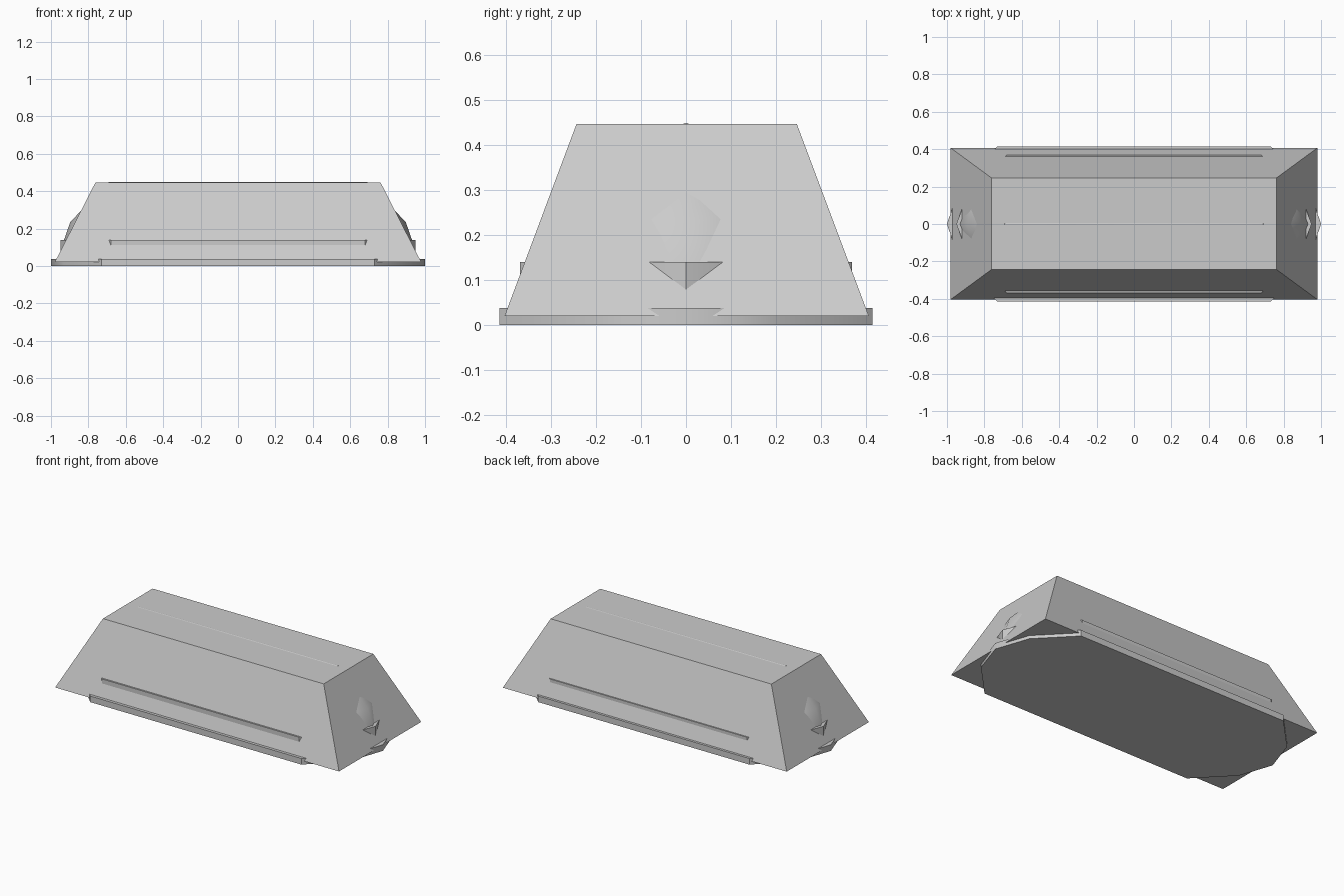
import bpy, bmesh

if "Cube" in bpy.data.objects:
    bpy.data.objects.remove(bpy.data.objects["Cube"])


def outline(straight, tip, half_y):
    """Elongated outline with faceted, rounded ends."""
    mid = tip - (tip - straight) * 0.26
    right = [(straight, -half_y), (mid, -half_y / 2), (tip, 0),
             (mid, half_y / 2), (straight, half_y)]
    return right + [(-x, -y) for x, y in right]


def loft(name, rings, smooth=False):
    """Skin a stack of (height, outline) rings and cap both ends."""
    bm = bmesh.new()
    loops = [[bm.verts.new((x, y, z)) for x, y in pts] for z, pts in rings]
    for low, high in zip(loops, loops[1:]):
        n = len(low)
        for i in range(n):
            j = (i + 1) % n
            bm.faces.new((low[i], low[j], high[j], high[i]))
    bm.faces.new(loops[0][::-1])
    bm.faces.new(loops[-1])
    bmesh.ops.recalc_face_normals(bm, faces=bm.faces)
    mesh = bpy.data.meshes.new(name)
    bm.to_mesh(mesh)
    bm.free()
    obj = bpy.data.objects.new(name, mesh)
    bpy.context.collection.objects.link(obj)
    if smooth:
        bpy.ops.object.select_all(action='DESELECT')
        obj.select_set(True)
        bpy.context.view_layer.objects.active = obj
        bpy.ops.object.shade_smooth_by_angle(angle=0.7)
    return obj


def rectangle(x, y, shift=0.0015):
    return [(-x, shift - y), (x, shift - y), (x, shift + y), (-x, shift + y)]


# Sloped outer body
loft("tapered_body", [(0.02, rectangle(0.98, 0.405)),
                      (0.447, rectangle(0.762, 0.245))])

# Base plate showing below the body
plate = outline(0.73, 1.0, 0.415)
loft("base_plate", [(0.0, plate), (0.038, plate)], True)

# Rim whose sides break through the body
rim = outline(0.68, 0.95, 0.369)
loft("rim", [(0.038, rim), (0.14, rim)], True)

# Inner lid with end bulges and a thin ridge along the top
loft("inner_lid", [(0.14, outline(0.68, 0.93, 0.35)),
                   (0.235, outline(0.69, 0.897, 0.31)),
                   (0.36, outline(0.69, 0.777, 0.18)),
                   (0.449, outline(0.688, 0.69, 0.002))], True)
